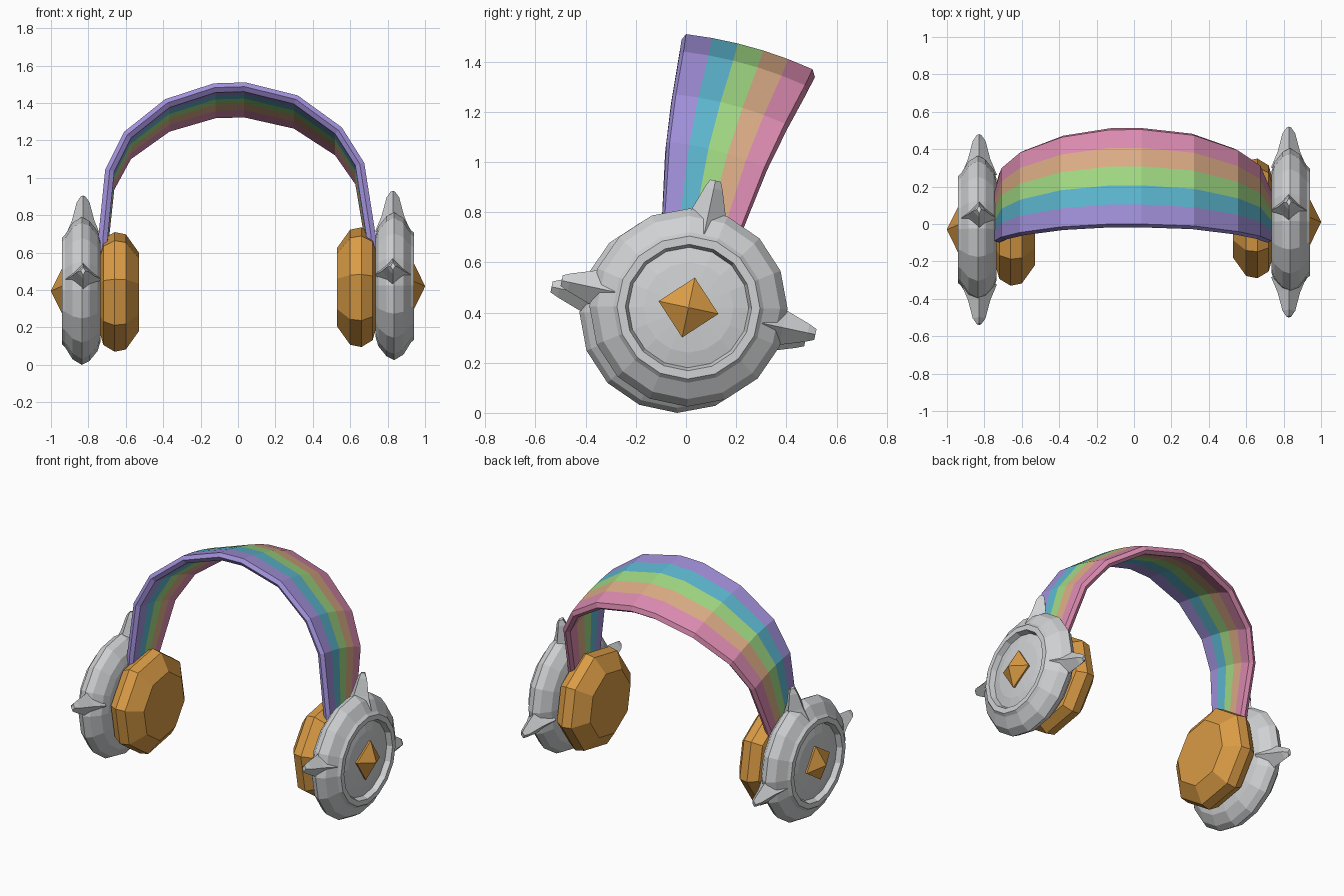
import bpy, bmesh
from math import sin, cos, pi, radians, hypot

cube = bpy.data.objects.get("Cube")
if cube:
    bpy.data.objects.remove(cube)


def material(name, rgb):
    m = bpy.data.materials.new(name)
    m.use_nodes = True
    col = (*rgb, 1)
    m.diffuse_color = col
    bsdf = next(n for n in m.node_tree.nodes if n.type == 'BSDF_PRINCIPLED')
    bsdf.inputs["Base Color"].default_value = col
    bsdf.inputs["Roughness"].default_value = 0.7
    return m


silver = material("silver grey", (0.63, 0.64, 0.65))
gold = material("golden orange", (0.70, 0.33, 0.06))
stripes = [material("lavender", (0.36, 0.28, 0.70)),
           material("sky blue", (0.11, 0.48, 0.64)),
           material("light green", (0.36, 0.70, 0.23)),
           material("apricot", (0.72, 0.42, 0.24)),
           material("rose pink", (0.72, 0.26, 0.44))]


def finish(name, bm, mats):
    bmesh.ops.recalc_face_normals(bm, faces=bm.faces)
    me = bpy.data.meshes.new(name)
    bm.to_mesh(me)
    bm.free()
    for m in mats:
        me.materials.append(m)
    ob = bpy.data.objects.new(name, me)
    bpy.context.collection.objects.link(ob)
    return ob


def skin(bm, rings):
    """Join successive closed rings of vertices with quads, return the faces."""
    out = []
    for a, b in zip(rings, rings[1:]):
        n = len(a)
        for i in range(n):
            j = (i + 1) % n
            out.append(bm.faces.new((a[i], a[j], b[j], b[i])))
    return out


def lathe(name, profile, sides, side, centre, turn, mat):
    """Turn (x, radius) points about a sideways axis; ends are capped."""
    bm = bmesh.new()
    rings = []
    for x, r in profile:
        angles = [turn + 2 * pi * i / sides for i in range(sides)]
        rings.append([bm.verts.new((side * x, centre[0] + r * cos(a),
                                    centre[1] + r * sin(a))) for a in angles])
    skin(bm, rings)
    bm.faces.new(rings[0])
    bm.faces.new(rings[-1])
    return finish(name, bm, [mat])


def spike(name, side, centre, angle):
    """Blunt four-sided spike pointing outward from the cup rim."""
    bm = bmesh.new()
    rings = []
    for r, wide, deep in ((0.30, 0.10, 0.095), (0.385, 0.07, 0.06),
                          (0.485, 0.036, 0.034), (0.517, 0.022, 0.012)):
        ring = []
        for k in range(4):
            t = wide * cos(k * pi / 2)
            ring.append(bm.verts.new((
                side * (0.828 + deep * sin(k * pi / 2)),
                centre[0] + r * cos(angle) - t * sin(angle),
                centre[1] + r * sin(angle) + t * cos(angle))))
        rings.append(ring)
    skin(bm, rings)
    bm.faces.new(rings[0])
    bm.faces.new(rings[-1])
    finish(name, bm, [silver])


# Ear cups, cushions, spikes and gems, mirrored with a slight offset
turn = radians(-12)
cup_profile = [(0.735, 0.27), (0.75, 0.32), (0.795, 0.375), (0.835, 0.395),
               (0.885, 0.365), (0.925, 0.30), (0.942, 0.285), (0.942, 0.252),
               (0.908, 0.24), (0.922, 0.18), (0.93, 0.09)]
cushion_profile = [(0.53, 0.215), (0.60, 0.315), (0.66, 0.327),
                   (0.72, 0.29), (0.745, 0.2)]
gem_profile = [(0.92, 0.115), (0.942, 0.122), (1.0, 0.002)]
for label, side, centre in (("left", 1, (0.01, 0.42)),
                            ("right", -1, (-0.03, 0.395))):
    lathe(label + "_ear_cup", cup_profile, 16, side, centre,
          turn + pi / 16, silver)
    lathe(label + "_cushion", cushion_profile, 8, side,
          (centre[0] + 0.02, centre[1] - 0.005), turn, gold)
    lathe(label + "_gem", gem_profile, 4, side, centre, turn, gold)
    for k, where in enumerate(("back", "top", "front")):
        spike(f"{label}_{where}_spike", side, centre, turn + k * pi / 2)

# Headband: front arch (x, y, z) swept backward about a low sideways axis
arch = [(-0.755, -0.09, 0.52), (-0.745, -0.09, 0.70), (-0.71, -0.07, 1.045),
        (-0.61, -0.045, 1.245), (-0.39, -0.015, 1.42), (-0.13, 0.0, 1.505),
        (0.04, 0.0, 1.51), (0.32, -0.01, 1.44), (0.555, -0.04, 1.27),
        (0.675, -0.065, 1.08), (0.735, -0.09, 0.70), (0.745, -0.09, 0.52)]
pivot_y, pivot_z = -0.2, -0.19
sweep = radians(17.6)
thick = 0.05
# Cross-section as (sweep fraction, depth), with a ridge along each rim
section = [(i / 5, 0) for i in range(6)] + [(1.035, 0.5)]
section += [(i / 5, 1) for i in range(5, -1, -1)] + [(-0.035, 0.5)]
face_colour = [0, 1, 2, 3, 4, 4, 4, 4, 3, 2, 1, 0, 0, 0]

bm = bmesh.new()
rings = []
for i, (x, y, z) in enumerate(arch):
    before, after = arch[max(i - 1, 0)], arch[min(i + 1, len(arch) - 1)]
    dx, dz = after[0] - before[0], after[2] - before[2]
    size = hypot(dx, dz)
    nx, nz = dz / size, -dx / size
    ring = []
    for f, d in section:
        px, pz = x + nx * d * thick, z + nz * d * thick - pivot_z
        py, a = y - pivot_y, f * sweep
        ring.append(bm.verts.new((px, pivot_y + py * cos(a) + pz * sin(a),
                                  pivot_z + pz * cos(a) - py * sin(a))))
    rings.append(ring)
for i, face in enumerate(skin(bm, rings)):
    face.material_index = face_colour[i % len(section)]
bm.faces.new(rings[0])
bm.faces.new(rings[-1])
finish("headband", bm, stripes)
